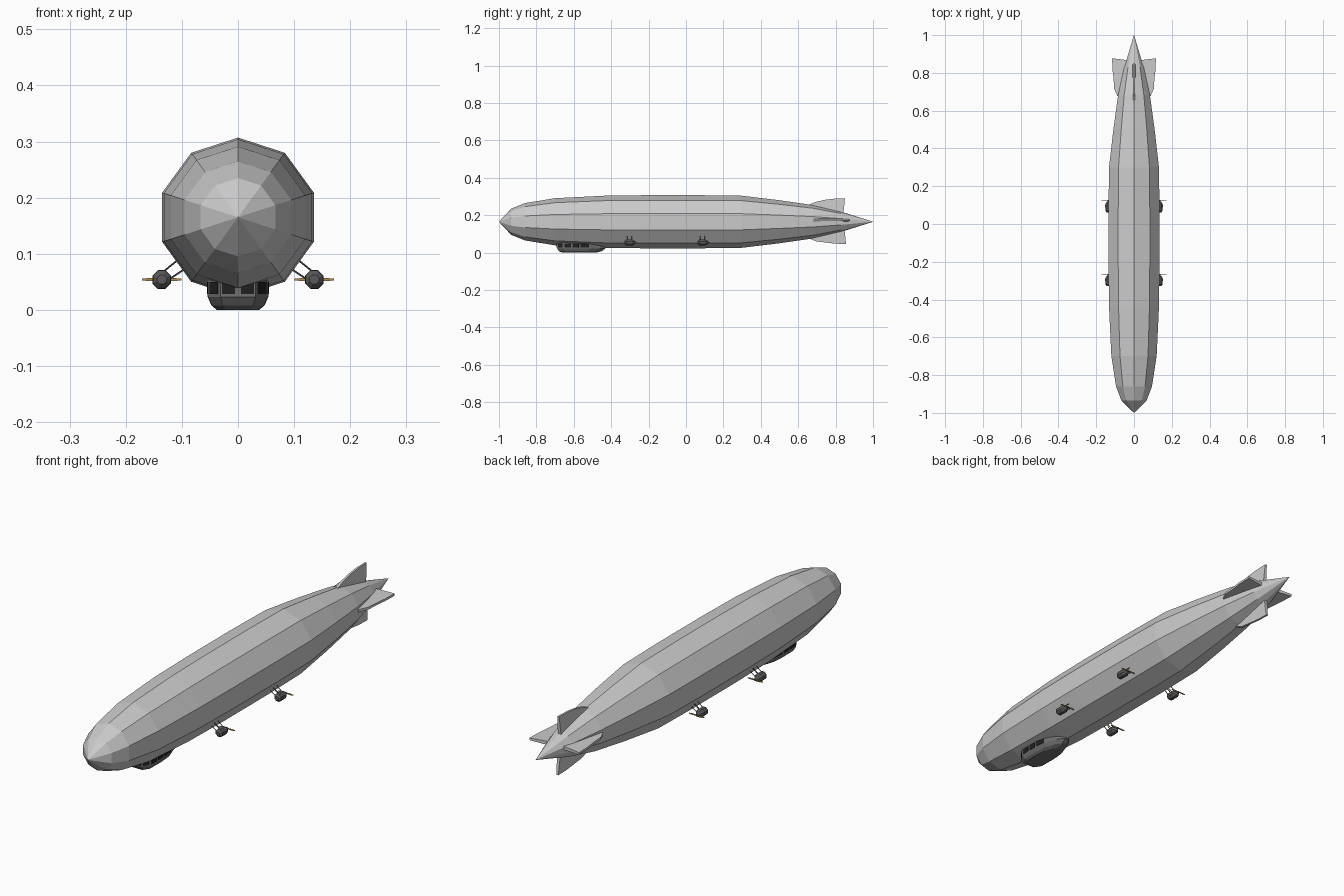
import bpy, bmesh, math
from mathutils import Vector

if "Cube" in bpy.data.objects:
    bpy.data.objects.remove(bpy.data.objects["Cube"])

CZ = 0.165  # height of the hull axis


def material(name, rgb):
    m = bpy.data.materials.new(name)
    m.diffuse_color = (*rgb, 1)
    m.use_nodes = True
    m.node_tree.nodes["Principled BSDF"].inputs["Base Color"].default_value = m.diffuse_color
    return m


DARK = material("dark_metal", (0.10, 0.10, 0.10))
CABIN = material("cabin_grey", (0.16, 0.16, 0.16))
GLASS = material("window_black", (0.015, 0.015, 0.015))
WOOD = material("wood", (0.45, 0.27, 0.08))


def mesh_object(name, verts, faces, mat=None):
    me = bpy.data.meshes.new(name)
    bm = bmesh.new()
    vs = [bm.verts.new(v) for v in verts]
    for f in faces:
        bm.faces.new([vs[i] for i in f])
    bmesh.ops.remove_doubles(bm, verts=bm.verts, dist=1e-6)
    bmesh.ops.recalc_face_normals(bm, faces=bm.faces)
    bm.to_mesh(me)
    bm.free()
    ob = bpy.data.objects.new(name, me)
    bpy.context.collection.objects.link(ob)
    if mat:
        me.materials.append(mat)
    return ob


def loft(name, rings, mat=None):
    """Skin a list of equal-length closed rings and cap both ends."""
    n = len(rings[0])
    faces = [tuple(range(n)), tuple(range((len(rings) - 1) * n, len(rings) * n))]
    for k in range(len(rings) - 1):
        for i in range(n):
            j = (i + 1) % n
            faces.append((k * n + i, k * n + j, k * n + n + j, k * n + n + i))
    return mesh_object(name, [v for r in rings for v in r], faces, mat)


def lathe_y(name, profile, sides, centre, phase=0.0, mat=None):
    cx, cy, cz = centre
    rings = []
    for y, r in profile:
        rings.append([(cx + r * math.sin(phase + 2 * math.pi * i / sides), cy + y,
                       cz + r * math.cos(phase + 2 * math.pi * i / sides)) for i in range(sides)])
    return loft(name, rings, mat)


def rod(name, a, b, r, mat, sides=6):
    a, b = Vector(a), Vector(b)
    d = (b - a).normalized()
    u = d.cross(Vector((0, 1, 0))).normalized()
    w = d.cross(u)
    ring = [r * (math.cos(t) * u + math.sin(t) * w)
            for t in (2 * math.pi * i / sides for i in range(sides))]
    return loft(name, [[p + q for q in ring] for p in (a, b)], mat)


# Ten-sided hull
hull = [(-1, 0.0005), (-0.935, 0.07), (-0.86, 0.1), (-0.7, 0.126), (-0.44, 0.139), (-0.22, 0.142),
        (0.08, 0.142), (0.3, 0.139), (0.5, 0.115), (0.68, 0.089), (0.83, 0.054), (1, 0.0005)]
lathe_y("hull", hull, 10, (0, 0, CZ))

# Four tail fins: outline as (y, distance from axis), thinner towards the tip
def fin(name, angle, y_shift, tip, z_shift=0.0):
    out = [(0.65, 0.03), (0.65, 0.088), (0.69, 0.105), (0.74, tip - 0.006), (0.79, tip),
           (0.85, tip + 0.002), (0.84, 0.03)]
    sides = []
    for s in (-1, 1):
        ring = []
        for y, d in out:
            t = s * (0.008 - 0.04 * max(0, d - 0.03))
            x = d * math.sin(angle) + t * math.cos(angle)
            z = d * math.cos(angle) - t * math.sin(angle)
            ring.append((x, y + y_shift, CZ + z + z_shift))
        sides.append(ring)
    loft(name, sides)


fin("upper_fin", 0, 0, 0.123)
fin("lower_fin", math.pi, 0.006, 0.117)
fin("right_fin", math.pi / 2, 0.027, 0.114, 0.01)
fin("left_fin", -math.pi / 2, 0.027, 0.114, 0.01)

# Control cabin with a blunt nose and boat-shaped stern
half = [(0.031, -0.69), (0.053, -0.655), (0.054, -0.57), (0.049, -0.51), (0.032, -0.46), (0.010, -0.43)]
plan = half + [(-x, y) for x, y in reversed(half)]
levels = [(0.06, 1.0), (0.023, 1.0), (0.008, 0.88), (0.0, 0.7)]
loft("cabin", [[(x * k, -0.6 + (y + 0.6) * k, z) for x, y in plan] for z, k in levels], CABIN)


# Cabin windows laid on the wall segments
def window(name, a, b, f0, f1):
    a, b = Vector((*a, 0)), Vector((*b, 0))
    n = (b - a).cross(Vector((0, 0, 1))).normalized() * 0.0015
    p, q = a.lerp(b, f0), a.lerp(b, f1)
    ring = [p - n, q - n, q + n, p + n]
    loft(name, [[v + Vector((0, 0, z)) for v in ring] for z in (0.028, 0.05)], GLASS)


for s, side in ((1, "right"), (-1, "left")):
    h = [(s * x, y) for x, y in half]
    window(side + "_front_window", (0, h[0][1]), h[0], 0.18, 0.92)
    window(side + "_corner_window", h[0], h[1], 0.2, 0.85)
    window(side + "_side_window_1", h[1], h[2], 0.06, 0.46)
    window(side + "_side_window_2", h[1], h[2], 0.56, 0.96)
    window(side + "_side_window_3", h[2], h[3], 0.1, 0.85)

# Four engine pods with struts and propellers
pod = [(-0.028, 0.009), (-0.02, 0.017), (0.012, 0.018), (0.024, 0.011), (0.03, 0.004), (0.036, 0.004)]
EX, EZ = 0.136, 0.054
for s, side in ((1, "right"), (-1, "left")):
    for y, place in ((-0.3, "front"), (0.09, "rear")):
        tag = f"{side}_{place}_"
        lathe_y(tag + "engine_pod", pod, 8, (s * EX, y, EZ), math.pi / 8, DARK)
        for dy in (-0.013, 0.011):
            rod(tag + "upper_strut", (s * 0.106, y + dy, 0.09), (s * 0.138, y + dy, 0.064), 0.0016, DARK)
            rod(tag + "lower_strut", (s * 0.092, y + dy, 0.075), (s * 0.126, y + dy, 0.052), 0.0016, DARK)
        blade = [(-0.035, 0.0015), (-0.02, 0.003), (0, 0.002), (0.02, 0.003), (0.035, 0.0015)]
        loft(tag + "propeller", [[(s * EX + x, y + 0.033 + a * 0.0012, EZ + b * w)
                                  for a, b in ((-1, -1), (1, -1), (1, 1), (-1, 1))]
                                 for x, w in blade], WOOD)
